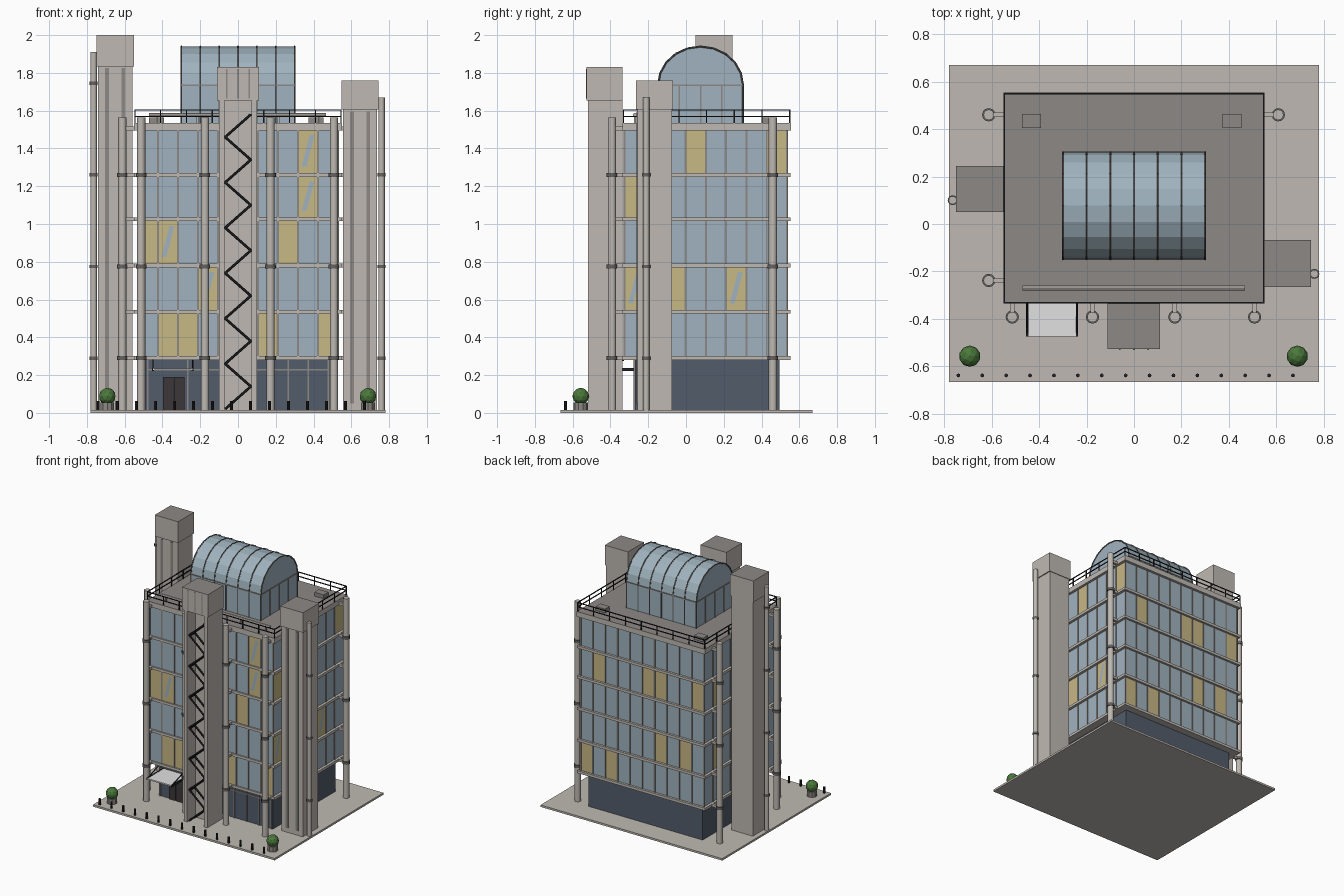
import bpy, bmesh, math
from mathutils import Vector, Matrix

if "Cube" in bpy.data.objects:
    bpy.data.objects.remove(bpy.data.objects["Cube"])


def mat(name, r, g, b):
    m = bpy.data.materials.new(name)
    m.diffuse_color = (r, g, b, 1)
    m.use_nodes = True
    m.node_tree.nodes["Principled BSDF"].inputs["Base Color"].default_value = m.diffuse_color
    return m


CONCRETE = mat("concrete", .52, .485, .445)
GREY = mat("roof_grey", .265, .25, .232)
STEEL = mat("collar_grey", .13, .125, .12)
GLASS = mat("window_glass", .35, .45, .52)
LIT = mat("lit_window", .575, .48, .24)
BASE = mat("base_glass", .085, .107, .145)
BLACK = mat("black_metal", .017, .017, .02)
DOOR = mat("door_brown", .045, .038, .042)
PALE = mat("canopy_pale", .75, .75, .75)
GREEN = mat("leaf_green", .07, .19, .045)


class Part:
    """Collects simple solids into one named object."""
    def __init__(self, name, *mats):
        self.name, self.mats, self.bm = name, mats, bmesh.new()

    def box(self, x0, x1, y0, y1, z0, z1):
        m = Matrix.Translation(((x0 + x1) / 2, (y0 + y1) / 2, (z0 + z1) / 2)) @ \
            Matrix.Diagonal((x1 - x0, y1 - y0, z1 - z0, 1))
        bmesh.ops.create_cube(self.bm, size=1, matrix=m)

    def rod(self, a, b, r, n=12):
        a, b = Vector(a), Vector(b)
        d = b - a
        m = Matrix.Translation((a + b) / 2) @ d.to_track_quat('Z', 'Y').to_matrix().to_4x4()
        bmesh.ops.create_cone(self.bm, cap_ends=True, segments=n, radius1=r, radius2=r,
                              depth=d.length, matrix=m)

    def quad(self, pts, mi=0):
        f = self.bm.faces.new([self.bm.verts.new(p) for p in pts])
        f.material_index = mi

    def done(self, top=False, smooth=False):
        if top:                      # second material on upward faces
            self.bm.normal_update()
            for f in self.bm.faces:
                f.material_index = int(f.normal.z > .9)
        me = bpy.data.meshes.new(self.name)
        self.bm.to_mesh(me)
        self.bm.free()
        for m in self.mats:
            me.materials.append(m)
        ob = bpy.data.objects.new(self.name, me)
        bpy.context.collection.objects.link(ob)
        if smooth:
            bpy.context.view_layer.objects.active = ob
            ob.select_set(True)
            bpy.ops.object.shade_smooth_by_angle(angle=math.radians(40))
            ob.select_set(False)
        return ob


X, Y0, Y1 = .53, -.325, .535
LEVELS = [.29, .535, .78, 1.025, 1.26, 1.505]

# Plaza and ground floor
p = Part("plaza", CONCRETE); p.box(-.78, .78, -.665, .67, 0, .015); p.done()
p = Part("ground_floor", BASE); p.box(-.49, .49, -.27, .495, .015, .285); p.done()
p = Part("ground_floor_mullions", GREY)
for k in range(10):
    x = -.477 + k * .106
    if not -.4 < x < -.28:
        p.box(x - .004, x + .004, -.277, -.27, .015, .28)
p.box(-.477, .477, -.277, -.27, .225, .233)
p.done()

# Entrance doors and canopy
p = Part("entrance_doors", DOOR)
for x in (-.398, -.338):
    p.box(x, x + .056, -.279, -.27, .015, .19)
p.done()
p = Part("entrance_canopy", PALE); p.box(-.45, -.24, -.475, -.275, .226, .236); p.done()
p = Part("canopy_arms", BLACK)
for x in (-.45, -.24):
    p.box(x - .005, x + .005, -.475, -.27, .222, .238)
    p.rod((x, -.46, .235), (x, -.33, .28), .004, 6)
p.done()

# Floor slabs and roof
p = Part("floor_slabs", CONCRETE)
for z in LEVELS[:-1]:
    p.box(-.55, .55, -.335, .552, z - .01, z + .01)
p.done()
p = Part("roof_slab", CONCRETE, GREY); p.box(-.55, .55, -.335, .555, 1.495, 1.535); p.done(top=True)

# Facades: panel grid, lit panels keyed by (floor, panel), streak plates, mullions
FACADES = {
    "front": ((-X, Y0), (X, Y0), 10, {(0, 1), (0, 2), (0, 6), (0, 9), (1, 3), (2, 0), (2, 1),
                                      (2, 7), (3, 8), (4, 8)}, {(1, 3), (2, 1), (3, 8), (4, 8)}),
    "right": ((X, Y0), (X, Y1), 8, {(1, 0), (1, 2), (1, 5), (3, 0), (4, 3), (4, 7)}, {(1, 0), (1, 5)}),
    "back": ((X, Y1), (-X, Y1), 10, {(0, 0), (0, 2), (1, 6), (1, 8), (3, 1), (3, 5), (3, 6), (3, 9)}, set()),
    "left": ((-X, Y1), (-X, Y0), 8, {(3, 1), (1, 1), (2, 6)}, set()),
}
mull = Part("window_mullions", GREY)
for side, (a, b, n, lit, streaks) in FACADES.items():
    a, b = Vector((*a, 0)), Vector((*b, 0))
    t = (b - a).normalized()
    out = Vector((t.y, -t.x, 0))
    wall, glare = Part(side + "_windows", GLASS, LIT), Part(side + "_reflections", GLASS)
    step = (b - a) / n
    up = lambda z: Vector((0, 0, z))
    for f in range(5):
        z0, z1 = LEVELS[f], LEVELS[f + 1]
        for k in range(n):
            q = a + step * k
            wall.quad([q + up(z0), q + step + up(z0), q + step + up(z1), q + up(z1)], int((f, k) in lit))
            if (f, k) in streaks:
                w = q + out * .002
                glare.quad([w + step * s + up(z) for s, z in
                            ((.18, z0 + .045), (.42, z0 + .045), (.82, z1 - .035), (.58, z1 - .035))])
    for k in range(n + 1):
        q = a + step * k
        mull.box(q.x - .005, q.x + .005, q.y - .005, q.y + .005, LEVELS[0], LEVELS[-1])
    wall.done()
    if streaks:
        glare.done()
mull.done()

# Service towers: shaft, cap and front strips
def tower(name, x0, x1, y0, y1, zc, zt):
    s = Part(name + "_shaft", CONCRETE)
    s.box(x0 + .008, x1 - .008, y0 + .008, y1 - .005, .015, zc)
    s.done()
    c = Part(name + "_cap", CONCRETE, GREY)
    c.box(x0, x1, y0, y1, zc, zt)
    c.done(top=True)
    s = Part(name + "_strips", GREY)
    for dx in (-.043, .043):
        m = (x0 + x1) / 2 + dx
        s.box(m - .01, m + .01, y0 + .003, y0 + .01, .05, zc - .01)
    s.done()


tower("left_tower", -.75, -.55, .05, .245, 1.835, 2.0)
tower("right_tower", .547, .745, -.265, -.068, 1.605, 1.76)

# Front stair tower: open slot with zigzag stair
p = Part("stair_tower_shaft", CONCRETE)
p.box(-.1, .1, -.42, -.335, .015, 1.66)
for s in (-1, 1):
    p.box(s * .086 - .014, s * .086 + .014, -.52, -.42, .015, 1.66)
p.done()
p = Part("stair_tower_cap", CONCRETE, GREY); p.box(-.112, .11, -.527, -.335, 1.655, 1.83); p.done(top=True)
p = Part("stair_cap_grooves", GREY)
for x in (-.06, 0, .06):
    p.box(x - .004, x + .004, -.53, -.526, 1.665, 1.82)
p.done()
p = Part("zigzag_stair", BLACK)
for i in range(13):
    s = -1 if i % 2 == 0 else 1
    z = .02 + .12 * i
    for y in (-.5, -.44):
        p.rod((s * .068, y, z), (-s * .068, y, z + .12), .007, 6)
    p.box(min(-s * .072, -s * .055), max(-s * .072, -s * .055), -.505, -.435, z + .115, z + .123)
p.done()

# Round columns with collars and brackets to the slabs
cols = [(x, -.392) for x in (-.513, -.175, .172, .508)] + [(-.612, .46), (-.612, -.238), (.608, .46)]
shaft, collar, arm = Part("columns", CONCRETE), Part("column_collars", STEEL), Part("column_brackets", CONCRETE)
for x, y in cols:
    shaft.rod((x, y, .015), (x, y, 1.565), .022)
    for z in (.29, .775, 1.26):
        collar.rod((x, y, z - .011), (x, y, z + .011), .028)
    for z in LEVELS:
        if y < -.3:
            arm.box(x - .009, x + .009, y, -.33, z - .01, z + .01)
        else:
            e = math.copysign(.545, x)
            arm.box(min(x, e), max(x, e), y - .009, y + .009, z - .01, z + .01)
shaft.done(smooth=True); collar.done(smooth=True); arm.done()

# Service pipes on the towers
p, c = Part("service_pipes", CONCRETE), Part("pipe_collars", STEEL)
for x, y, top in ((-.764, .1, 1.91), (.76, -.21, 1.67)):
    p.rod((x, y, .015), (x, y, top), .017)
    for z in (.29, .775, 1.26, 1.745):
        if z < top:
            c.rod((x, y, z - .009), (x, y, z + .009), .021)
p.done(smooth=True); c.done(smooth=True)

# Roof railing, cleaning rail and roof boxes
p = Part("roof_railing", BLACK)
rx, ry0, ry1 = .546, -.331, .549
for z in (1.57, 1.603):
    for y in (ry0, ry1):
        p.box(-rx, rx, y - .003, y + .003, z - .003, z + .003)
    for x in (-rx, rx):
        p.box(x - .003, x + .003, ry0, ry1, z - .003, z + .003)
posts = [(-rx + 2 * rx * k / 8, y) for k in range(9) for y in (ry0, ry1)]
posts += [(x, ry0 + (ry1 - ry0) * k / 6) for k in range(1, 6) for x in (-rx, rx)]
for x, y in posts:
    p.box(x - .003, x + .003, y - .003, y + .003, 1.535, 1.603)
p.done()
p = Part("cleaning_rail", CONCRETE)
p.rod((-.47, -.27, 1.577), (.467, -.27, 1.577), .011, 8)
for k in range(5):
    p.box(-.43 + k * .215 - .005, -.43 + k * .215 + .005, -.275, -.265, 1.535, 1.575)
p.done()
p = Part("roof_boxes", GREY)
for x in (-.432, .412):
    p.box(x - .04, x + .04, .405, .463, 1.535, 1.565)
p.done()

# Barrel-vaulted glass hall
N, CY, RY, ZS, RZ = 10, .077, .225, 1.735, .205
arch = [(CY + RY * math.cos(math.pi * i / N), ZS + RZ * math.sin(math.pi * i / N)) for i in range(N + 1)]
prof = [(CY + RY, 1.535)] + arch + [(CY - RY, 1.535)]
p = Part("vault_glass", GLASS)
rings = [[p.bm.verts.new((x, y, z)) for y, z in prof] for x in (-.3, .3)]
p.bm.faces.new(rings[0]); p.bm.faces.new(rings[1][::-1])
for i in range(len(prof) - 1):
    p.bm.faces.new((rings[0][i + 1], rings[0][i], rings[1][i], rings[1][i + 1]))
bmesh.ops.recalc_face_normals(p.bm, faces=p.bm.faces)
p.done()
p = Part("vault_ribs", STEEL)
for k in range(7):
    x = -.3 + k * .1
    for (ya, za), (yb, zb) in zip(prof, prof[1:]):
        p.rod((x, ya, za), (x, yb, zb), .005, 6)
p.done()
p = Part("vault_rails", GREY)
for y in (CY - RY, CY + RY):
    p.box(-.3, .3, y - .004, y + .004, ZS - .004, ZS + .004)
for x in (-.3, .3):
    p.box(x - .004, x + .004, CY - RY, CY + RY, ZS - .004, ZS + .004)
    for k in range(1, 4):
        y = CY - RY + k * RY / 2
        p.box(x - .004, x + .004, y - .004, y + .004, 1.535, ZS)
p.done()

# Bollards, planters and bushes
p = Part("bollards", BLACK)
for k in range(15):
    p.rod((-.74 + k * .1007, -.638, .01), (-.74 + k * .1007, -.638, .063), .008, 8)
p.done()
p, b = Part("planters", GREY), Part("bushes", GREEN)
for x in (-.692, .688):
    p.rod((x, -.557, .01), (x, -.557, .055), .038, 10)
    bmesh.ops.create_icosphere(b.bm, subdivisions=2, radius=.045, matrix=Matrix.Translation((x, -.557, .088)))
p.done(); b.done()
